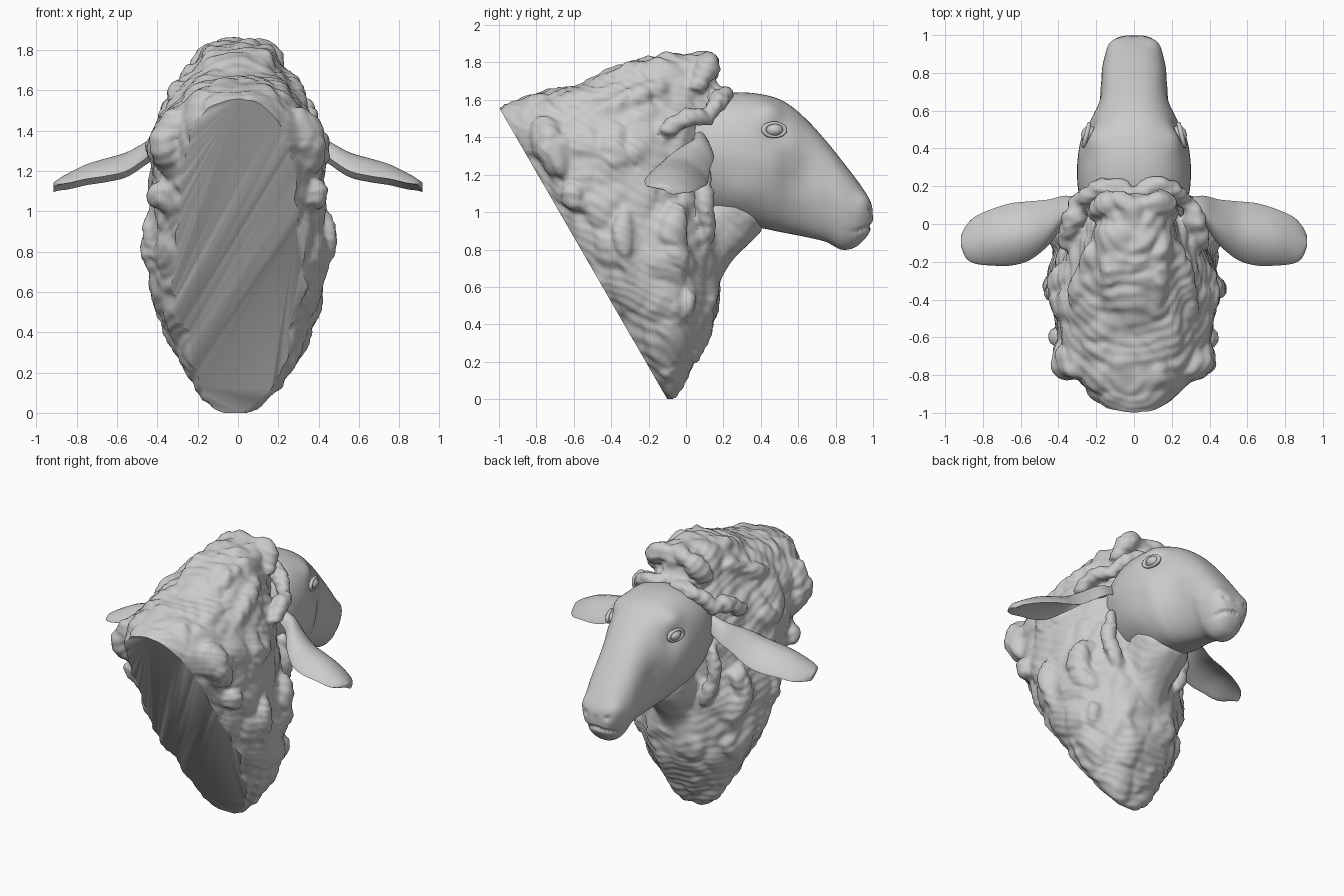
import bpy, bmesh, math
from mathutils import Vector, noise

if "Cube" in bpy.data.objects:
    bpy.data.objects.remove(bpy.data.objects["Cube"])


def spline(rows, t):
    """Catmull-Rom through table rows, t in 0..1"""
    s = t * (len(rows) - 1)
    i = min(int(s), len(rows) - 2)
    f = s - i
    p = [rows[min(max(i + k, 0), len(rows) - 1)] for k in (-1, 0, 1, 2)]
    return [b + .5 * f * (c - a + f * (2*a - 5*b + 4*c - d + f * (3*(b - c) + d - a)))
            for a, b, c, d in zip(*p)]


def loft(bm, rows, ring, n, m):
    """n rings of m points, capped at both ends"""
    rings = []
    for i in range(n):
        r = spline(rows, i / (n - 1))
        rings.append([bm.verts.new(ring(r, math.tau * j / m)) for j in range(m)])
    for a, b in zip(rings, rings[1:]):
        for j in range(m):
            k = (j + 1) % m
            bm.faces.new((a[j], a[k], b[k], b[j]))
    bm.faces.new(rings[0][::-1])
    bm.faces.new(rings[-1])
    bmesh.ops.recalc_face_normals(bm, faces=bm.faces)


def make(name, bm):
    me = bpy.data.meshes.new(name)
    bm.to_mesh(me)
    bm.free()
    ob = bpy.data.objects.new(name, me)
    bpy.context.collection.objects.link(ob)
    return ob


def bake(ob):
    dg = bpy.context.evaluated_depsgraph_get()
    me = bpy.data.meshes.new_from_object(ob.evaluated_get(dg))
    ob.modifiers.clear()
    ob.data = me


def smooth(ob, angle=50):
    bpy.ops.object.select_all(action='DESELECT')
    ob.select_set(True)
    bpy.context.view_layer.objects.active = ob
    bpy.ops.object.shade_smooth_by_angle(angle=math.radians(angle))


def spow(v, e):
    return math.copysign(abs(v) ** e, v)


# Woolly neck core: z, centre y, radius y, radius x
neck = [(0, -.1, .03, .05), (.1, -.1, .09, .19), (.25, -.12, .2, .29),
        (.4, -.13, .28, .36), (.6, -.2, .38, .42), (.8, -.25, .44, .44),
        (1, -.32, .48, .43), (1.2, -.38, .54, .43), (1.4, -.42, .59, .40),
        (1.5, -.42, .61, .35), (1.6, -.36, .56, .28), (1.7, -.18, .34, .23),
        (1.79, -.1, .24, .17), (1.84, -.02, .12, .08)]
bm = bmesh.new()
loft(bm, neck, lambda r, a: (r[3]*math.cos(a), r[1] + r[2]*math.sin(a), r[0]), 60, 48)

# Locks of wool: radius, then path points; mirrored to both sides
locks = [
    (.10, (.30, -.75, 1.45), (.34, -.72, 1.35), (.34, -.68, 1.25)),
    (.09, (.33, -.50, 1.38), (.37, -.38, 1.3), (.36, -.26, 1.32)),
    (.07, (.37, -.62, 1.1), (.38, -.58, 1.05)),
    (.08, (.36, -.05, 1.0), (.38, -.08, .85), (.34, 0, .72)),
    (.08, (.31, 0, .55), (.31, -.1, .42)),
    (.06, (.08, .02, .22), (.16, 0, .3)),
    (.055, (.28, .12, 1.5), (.33, .02, 1.51), (.36, -.1, 1.44)),
    (.06, (.04, .10, 1.8), (.14, .12, 1.77), (.2, .06, 1.68)),
    (.055, (.05, .2, 1.63), (.18, .19, 1.61), (.27, .12, 1.52)),
    (.06, (.12, -.1, 1.78), (.13, -.3, 1.74), (.1, -.5, 1.65)),
    (.06, (.1, -.6, 1.6), (.12, -.8, 1.53), (.06, -1, 1.5)),
    (.07, (.22, -.15, 1.67), (.27, -.35, 1.58), (.3, -.55, 1.48)),
    (.05, (.27, .1, 1.2), (.29, .11, 1.0), (.24, .12, .85)),
    (.06, (.06, .12, .6), (.17, .1, .52), (.1, .1, .4)),
    (.06, (.38, -.3, 1.05), (.42, -.35, .85), (.39, -.28, .65)),
]


def ball(bm, p, r):
    for v in bmesh.ops.create_icosphere(bm, subdivisions=2, radius=r)['verts']:
        v.co += Vector(p)


for r, *path in locks:
    for i in range(9):
        x, y, z = spline(path, i / 8)
        k = r * (.75 + .25 * math.sin(math.pi * i / 8))
        for s in (1, -1):
            ball(bm, (s * x, y, z), k)
# Throat running from jaw to chest
for i in range(12):
    x, y, z, r = spline([(0, .24, 1.0, .2), (0, .12, .84, .17), (0, .05, .68, .15), (0, .02, .5, .13)], i / 11)
    ball(bm, (x, y, z), r)
wool = make("wool_neck", bm)
mod = wool.modifiers.new("fuse", 'REMESH')
mod.mode, mod.voxel_size = 'VOXEL', .016
mod = wool.modifiers.new("soften", 'SMOOTH')
mod.factor, mod.iterations = .5, 4
bake(wool)

# Puffy curls and fine strands, then the slanted cut
bm = bmesh.new()
bm.from_mesh(wool.data)
bm.normal_update()
shift = []
for v in bm.verts:
    p = v.co
    w = p + .06 * noise.noise_vector(p * 4)
    d = noise.voronoi(Vector((w.x * 5.5, w.y * 5.5, w.z * 4)))[0]
    puff = .05 * (min(d[1] - d[0], .5) - .12)
    strand = .004 * math.sin(110 * (w.z + .5 * w.y) + 6 * noise.noise(p * 5))
    throat = math.exp(-(p.x / .16) ** 2) if p.y > .1 and .6 < p.z < 1.1 else 0
    shift.append(v.normal * (puff + strand) * (1 - throat))
for v, s in zip(bm.verts, shift):
    v.co += s
    v.co.z = max(v.co.z, 0)
for _ in range(2):
    bmesh.ops.smooth_vert(bm, verts=bm.verts, factor=.4, use_axis_x=True, use_axis_y=True, use_axis_z=True)
bmesh.ops.bisect_plane(bm, geom=bm.verts[:] + bm.edges[:] + bm.faces[:], plane_co=(0, -.1, 0),
                       plane_no=(0, -1.56, -.9), clear_outer=True)
bmesh.ops.holes_fill(bm, edges=[e for e in bm.edges if e.is_boundary], sides=0)
for v in bm.verts:
    v.co.z = max(v.co.z, 0)
bm.to_mesh(wool.data)
bm.free()
smooth(wool)

# Head: y, top z, bottom z, half width
head = [(0, 1.55, 1.05, .24), (.15, 1.62, .98, .29), (.3, 1.64, .94, .3),
        (.45, 1.62, .905, .28), (.55, 1.575, .885, .235), (.65, 1.49, .865, .195),
        (.75, 1.38, .84, .175), (.83, 1.28, .80, .168), (.9, 1.19, .81, .15),
        (.95, 1.12, .85, .125), (.985, 1.06, .90, .09), (1, 1.01, .95, .035)]


def head_ring(r, a):
    y, top, bot, w = r
    c, s = spow(math.cos(a), .8), spow(math.sin(a), .8)
    low = max(0, -s)
    return (w * c * (1 - .22 * low), y, (top + bot) / 2 + (top - bot) / 2 * s)


bm = bmesh.new()
loft(bm, head, head_ring, 110, 120)


def press(p, r, amt):
    """push the surface in or out around a mirrored point"""
    bm.normal_update()
    for v in bm.verts:
        d = (Vector((abs(v.co.x), v.co.y, v.co.z)) - Vector(p)).length
        if d < 2.5 * r:
            v.co += v.normal * amt * math.exp(-(d / r) ** 2)


press((.25, .48, 1.43), .07, -.022)    # eye socket
press((.22, .45, 1.54), .07, .018)     # brow
press((.27, .3, 1.1), .12, .015)       # cheek
press((.2, .62, 1.2), .1, -.015)       # hollow before the cheek
press((.10, .94, 1.05), .05, .016)     # nostril wing
for i in range(4):                     # nostril slit
    press((.075 + .01 * i, .975 - .013 * i, 1.01 + .012 * i), .017, -.02)
for i in range(11):                    # mouth line
    press(spline([(0, .99, .93), (.08, .97, .915), (.14, .89, .885), (.16, .78, .905)], i / 10), .016, -.013)
press((0, 1, .99), .025, -.012)        # lip cleft
smooth(make("head", bm), 60)

# Ears: x, z, front y, back y, droop of the edges
ear = [(.26, 1.41, .13, .03, .05), (.36, 1.38, .15, 0, .07), (.45, 1.33, .13, -.11, .08),
       (.55, 1.275, .12, -.19, .09), (.65, 1.245, .11, -.22, .085), (.75, 1.215, .08, -.22, .07),
       (.84, 1.17, .04, -.21, .045), (.89, 1.14, -.01, -.18, .02), (.915, 1.12, -.06, -.12, .005)]


def ear_ring(r, a):
    x, z, yf, yb, droop = r
    t = math.cos(a)
    thick = .018 * math.sin(a)
    return (x, (yf + yb) / 2 + (yf - yb) / 2 * t, z - droop * t * t - .015 * t + thick)


# Eyeballs and lids
for s, side in ((1, "right"), (-1, "left")):
    bm = bmesh.new()
    loft(bm, ear, lambda r, a: (lambda p: (s * p[0], p[1], p[2]))(ear_ring(r, a)), 40, 32)
    smooth(make("ear_" + side, bm), 70)
    bm = bmesh.new()
    bmesh.ops.create_uvsphere(bm, u_segments=24, v_segments=16, radius=.046)
    eye = make("eyeball_" + side, bm)
    eye.location = (s * .236, .47, 1.44)
    eye.scale = (.95, 1.1, .8)
    smooth(eye)
    bpy.ops.mesh.primitive_torus_add(major_radius=.05, minor_radius=.012, major_segments=32, minor_segments=10,
                                     location=(s * .252, .472, 1.44), rotation=(0, math.pi / 2, s * .25))
    lid = bpy.context.object
    lid.name = "eyelid_" + side
    lid.scale = (.72, 1.15, 1)
    smooth(lid, 80)
